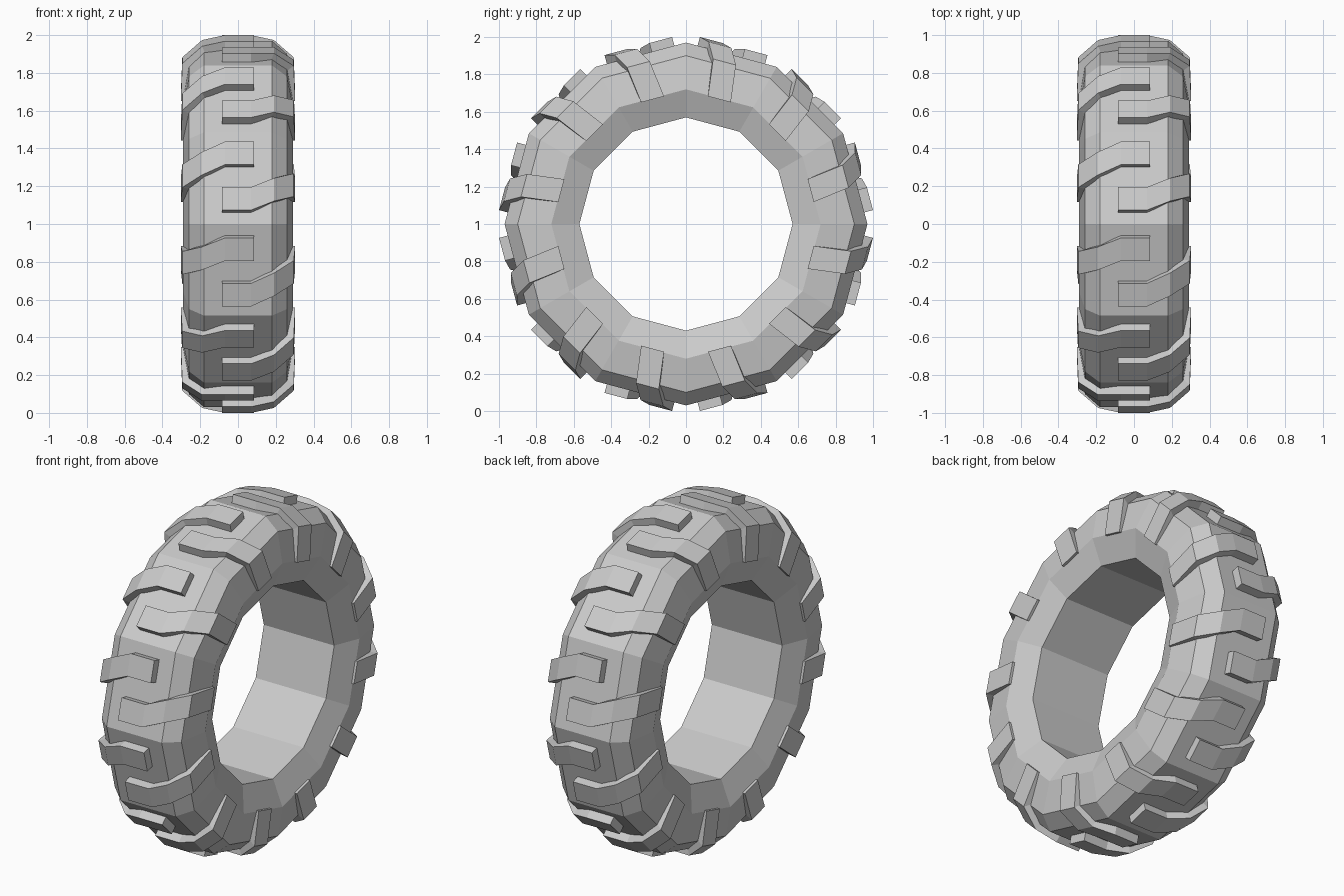
import bpy, bmesh, math
from mathutils import Vector

if "Cube" in bpy.data.objects:
    bpy.data.objects.remove(bpy.data.objects["Cube"])

N = 12            # sides of the tyre
CZ = 1.0          # axle height


def finish(bm, name):
    bmesh.ops.recalc_face_normals(bm, faces=bm.faces)
    me = bpy.data.meshes.new(name)
    bm.to_mesh(me)
    bm.free()
    ob = bpy.data.objects.new(name, me)
    bpy.context.collection.objects.link(ob)
    return ob


def skin(bm, rings, closed):
    """Join equal-length vertex rings with quads; cap the ends if open."""
    n = len(rings[0])
    pairs = list(zip(rings, rings[1:]))
    if closed:
        pairs.append((rings[-1], rings[0]))
    for a, b in pairs:
        for i in range(n):
            j = (i + 1) % n
            bm.faces.new((a[i], a[j], b[j], b[i]))
    if not closed:
        bm.faces.new(rings[0])
        bm.faces.new(rings[-1][::-1])


# Tyre carcass: half profile (x, radius), mirrored and revolved in 12 steps
half = [(0.23, 0.57), (0.29, 0.72), (0.26, 0.90), (0.18, 0.97)]
profile = half + [(-x, r) for x, r in reversed(half)]
bm = bmesh.new()
rings = []
for k in range(N):
    a = math.tau * k / N
    rings.append([bm.verts.new((x, -r * math.cos(a), CZ + r * math.sin(a)))
                  for x, r in profile])
skin(bm, rings, True)
finish(bm, "tyre_carcass")

# Tread lug stations: top x, top height, base x, base height, sideways offset
HALF_W = 0.063
stations = [(-0.085, 0.985, -0.085, 0.92, -0.124),
            (0.07, 0.985, 0.07, 0.92, -0.124),
            (0.19, 0.972, 0.17, 0.92, -0.072),
            (0.295, 0.89, 0.24, 0.85, -0.025),
            (0.303, 0.69, 0.27, 0.69, 0.0)]


def tread_lugs(side, name):
    bm = bmesh.new()
    for k in range(N):
        a = math.tau * (k + 0.5) / N
        out = Vector((0, -math.cos(a), math.sin(a)))
        up = Vector((0, math.sin(a), math.cos(a)))

        def vert(x, d, t):
            return bm.verts.new(Vector((side * x, 0, CZ)) + out * d + up * side * t)

        skin(bm, [[vert(xt, dt, c - HALF_W), vert(xt, dt, c + HALF_W),
                   vert(xb, db, c + HALF_W), vert(xb, db, c - HALF_W)]
                  for xt, dt, xb, db, c in stations], False)
    finish(bm, name)


# Interleaved lugs on both sides
tread_lugs(1, "tread_lugs_right")
tread_lugs(-1, "tread_lugs_left")
